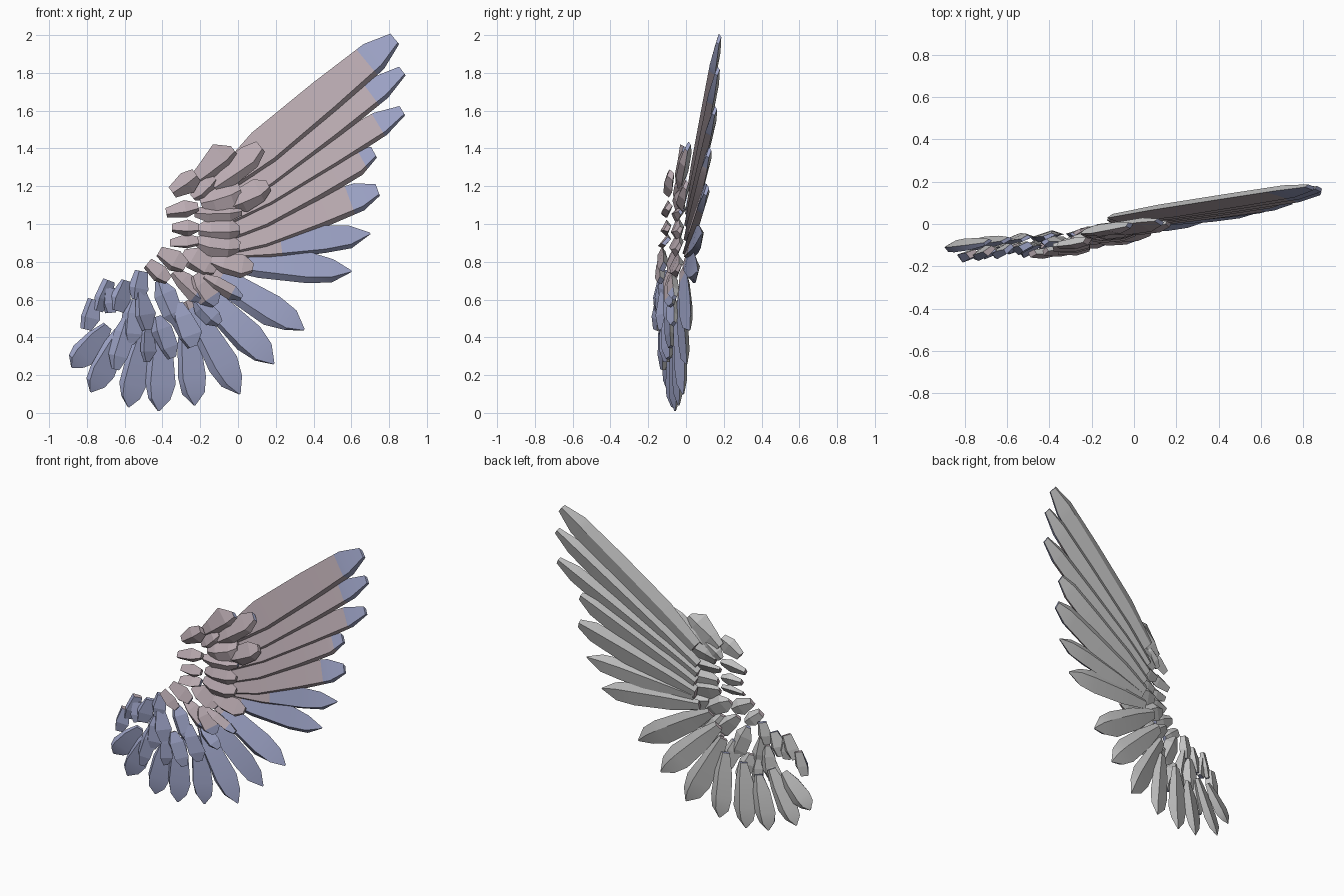
import bpy
import bmesh
import math
import random
from mathutils import Vector

random.seed(4)
if "Cube" in bpy.data.objects:
    bpy.data.objects.remove(bpy.data.objects["Cube"])


def make_material(name, color):
    mat = bpy.data.materials.new(name)
    mat.use_nodes = True
    mat.diffuse_color = (*color, 1)
    mat.node_tree.nodes["Principled BSDF"].inputs["Base Color"].default_value = (*color, 1)
    return mat


PINK, BLUE, GRAY = range(3)
materials = [
    make_material("dusty_pink", (0.49, 0.405, 0.44)),
    make_material("slate_blue", (0.34, 0.37, 0.57)),
    make_material("plain_gray", (0.57, 0.57, 0.57)),
]


def wing_surface(x, z):
    """Depth of the gently swept wing at a point of its face."""
    return -0.03 + 0.1 * x + 0.07 * max(0, z - 0.5)


def feather(name, row, profile, lift, thick, ridge, split=None, wobble=0.0, smooth=False):
    """Loft a faceted blade from base to tip; row is in hundredths of a unit."""
    base = Vector((row[0], 0, row[1])) / 100
    tip = Vector((row[2], 0, row[3])) / 100
    half = row[4] / 100
    split = row[5] / 100 if split is None else split
    length = (tip - base).length
    axis = (tip - base).normalized()
    side = Vector((-axis.z, 0, axis.x))
    roll = random.uniform(-1, 1) * wobble
    ridge += random.uniform(-1, 1) * wobble

    # Each ring has two edges, a front ridge and a back ridge
    bm = bmesh.new()
    rings = []
    for t, w in profile:
        ring = []
        scale = half * w
        depth = thick * min(1, w + 0.1)
        for across, out in ((1, 0), (ridge, -1), (-1, 0), (0.3, 0.8)):
            jitter = 1 + random.uniform(-1, 1) * wobble
            p = base + axis * (length * t) + side * (across * scale * jitter)
            p.y = wing_surface(p.x, p.z) + lift + out * depth + roll * across * scale
            ring.append(bm.verts.new(p))
        rings.append(ring)
    for a, b in zip(rings, rings[1:]):
        for i in range(4):
            j = (i + 1) % 4
            bm.faces.new((a[i], a[j], b[j], b[i]))
    bm.faces.new(rings[0])
    bm.faces.new(rings[-1])

    # Cut the blade where the tip colour begins
    cut = base + axis * (length * split)
    if 0 < split < 1:
        bmesh.ops.bisect_plane(bm, geom=bm.verts[:] + bm.edges[:] + bm.faces[:],
                               plane_co=cut, plane_no=axis)
    bmesh.ops.recalc_face_normals(bm, faces=bm.faces[:])

    # Back faces are gray, front faces change colour past the cut
    for f in bm.faces:
        if f.normal.y > 0.02:
            f.material_index = GRAY
        elif (f.calc_center_median() - cut).dot(axis) > 0:
            f.material_index = BLUE
        else:
            f.material_index = PINK
    mesh = bpy.data.meshes.new(name)
    bm.to_mesh(mesh)
    bm.free()
    for mat in materials:
        mesh.materials.append(mat)
    obj = bpy.data.objects.new(name, mesh)
    bpy.context.collection.objects.link(obj)
    if smooth:
        bpy.ops.object.select_all(action="DESELECT")
        obj.select_set(True)
        bpy.context.view_layer.objects.active = obj
        bpy.ops.object.shade_smooth_by_angle(angle=math.radians(25))


def feather_group(name, rows, profile, lift, thick, ridge=-0.4, **options):
    for number, row in enumerate(rows, 1):
        feather(f"{name}_{number}", row, profile, lift, thick, ridge, **options)


# Outlines as (position along the blade, share of full width)
long_outline = [(0, 0.6), (0.25, 1.05), (0.6, 1), (0.88, 0.85), (1, 0.36)]
leaf_outline = [(0, 0.4), (0.3, 0.8), (0.68, 1), (0.86, 0.75), (1, 0.06)]
covert_outline = [(0, 0.4), (0.3, 0.95), (0.75, 1), (1, 0.4)]
chip_outline = [(0, 0.6), (0.6, 1), (1, 0.6)]

# Rows: base x, base z, tip x, tip z, half width, start of the tip colour
long_feathers = [
    (-9, 121, 83, 198, 10, 84),
    (-10, 108, 87, 181, 8, 83),
    (-10, 102, 87, 160, 8, 87),
    (-8, 95, 72, 138, 9, 92),
    (-8, 88, 74, 118, 9, 82),
]
leaf_feathers = [
    (-6, 85, 70, 95, 8, 38),
    (-10, 80, 60, 75, 8, 18),
    (-18, 76, 35, 44, 8, 16),
    (-23, 68, 19, 26, 8, 12),
    (-26, 60, 1, 10, 8, 8),
    (-27, 50, -23, 4, 8, 0),
    (-40, 46, -42, 1, 8, 0),
    (-51, 40, -58, 3, 7, 0),
    (-60, 46, -78, 11, 7, 0),
    (-69, 46, -88, 24, 7, 0),
]
feather_group("long_feather", long_feathers, long_outline, 0.018, 0.034,
              ridge=-0.7, smooth=True)
feather_group("leaf_feather", leaf_feathers, leaf_outline, 0.015, 0.03,
              ridge=-0.65, wobble=0.12, smooth=True)

# Middle layer of short feathers in front of the flight feathers
pink_coverts = [
    (-23, 122, -2, 139, 8),
    (-13, 120, 12, 141, 8),
    (-20, 112, 1, 119, 8),
    (-5, 110, 16, 121, 7),
    (-23, 106, 2, 107, 5),
    (-21, 97, 1, 97, 6),
    (-22, 91, 1, 88, 6),
    (-14, 81, 8, 77, 6),
    (-29, 85, -12, 75, 6),
    (-24, 114, -12, 124, 6),
]
mixed_coverts = [
    (-18, 72, 2, 61, 5),
    (-23, 73, -12, 57, 6),
    (-34, 75, -17, 60, 6),
]
blue_coverts = [
    (-42, 70, -32, 47, 6),
    (-32, 58, -24, 35, 6),
    (-23, 60, -10, 47, 5),
    (-43, 51, -35, 29, 5),
    (-48, 49, -48, 27, 4),
    (-55, 60, -57, 36, 5),
    (-58, 51, -65, 23, 6),
]
feather_group("pink_covert", pink_coverts, covert_outline, -0.035, 0.034,
              split=1, wobble=0.25)
feather_group("mixed_covert", mixed_coverts, covert_outline, -0.04, 0.034,
              split=0.75, wobble=0.25)
feather_group("blue_covert", blue_coverts, covert_outline, -0.025, 0.034,
              split=0, wobble=0.25)

# Small chips along the leading edge
pink_chips = [
    (-35, 117, -22, 126, 6),
    (-38, 106, -21, 109, 4),
    (-35, 98, -21, 98, 4),
    (-36, 90, -21, 91, 4),
    (-42, 85, -28, 77, 5),
    (-48, 79, -37, 70, 5),
]
blue_chips = [
    (-76, 60, -80, 44, 5),
    (-68, 70, -74, 54, 5),
    (-68, 66, -67, 53, 5),
    (-59, 70, -64, 54, 5),
    (-51, 75, -54, 60, 5),
    (-51, 64, -48, 44, 5),
]
feather_group("pink_chip", pink_chips, chip_outline, -0.08, 0.032,
              split=1, wobble=0.25)
feather_group("blue_chip", blue_chips, chip_outline, -0.04, 0.036,
              split=0, wobble=0.25)
